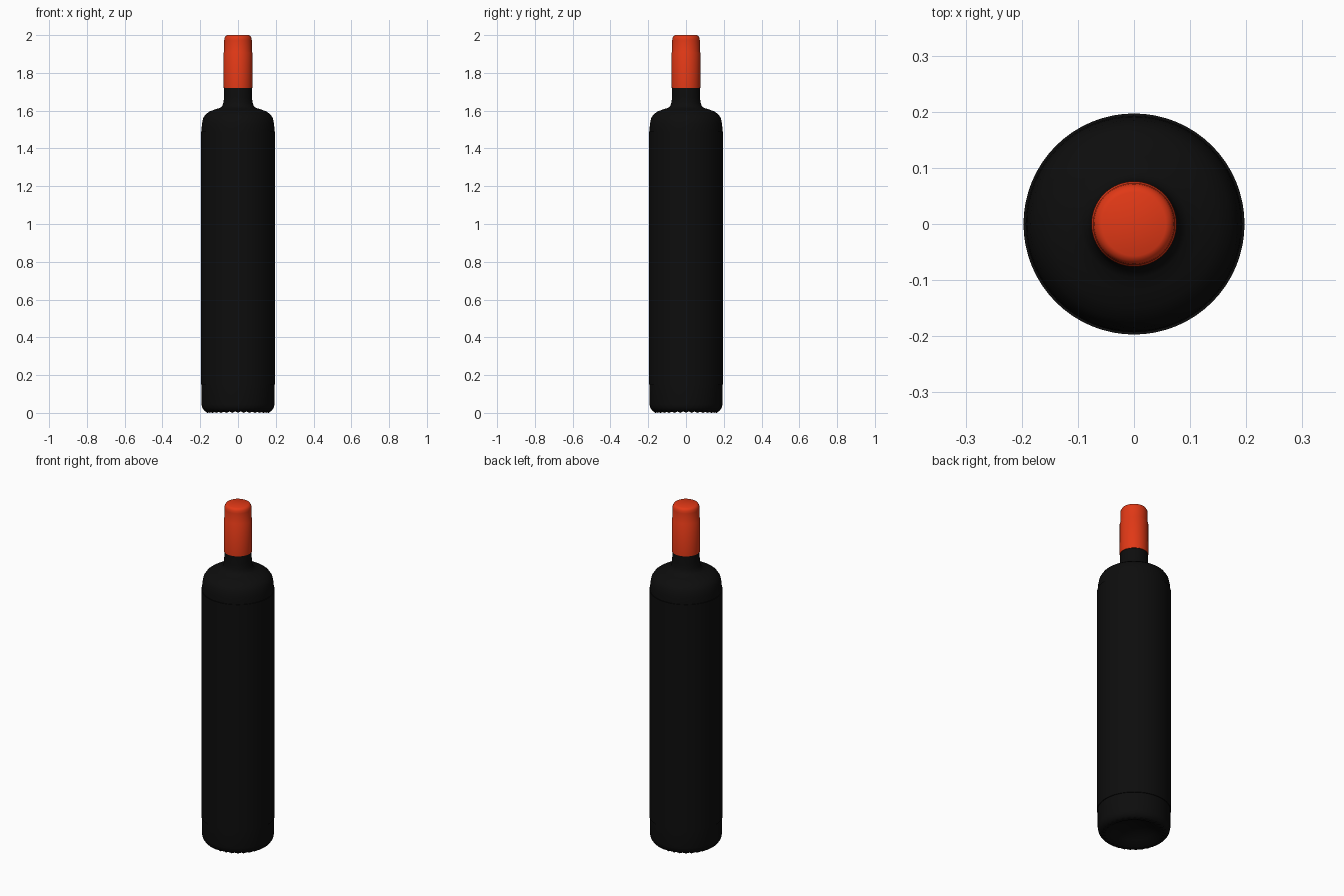
import bpy, bmesh, math

if "Cube" in bpy.data.objects:
    bpy.data.objects.remove(bpy.data.objects["Cube"])

SEG = 64


def material(name, color):
    m = bpy.data.materials.new(name)
    m.diffuse_color = color
    m.use_nodes = True
    m.node_tree.nodes["Principled BSDF"].inputs["Base Color"].default_value = m.diffuse_color
    return m


def lathe(name, profile, mat, notch=None):
    """Revolve (radius, z) points; notch = (ring index, lift) raises alternate pairs."""
    bm = bmesh.new()
    rings = []
    for i, (r, z) in enumerate(profile):
        if r == 0:
            rings.append([bm.verts.new((0, 0, z))] * SEG)
            continue
        ring = []
        for k in range(SEG):
            a = 2 * math.pi * k / SEG
            lift = notch[1] if notch and i == notch[0] and k % 2 else 0
            ring.append(bm.verts.new((r * math.cos(a), r * math.sin(a), z + lift)))
        rings.append(ring)
    for a, b in zip(rings, rings[1:]):
        for k in range(SEG):
            n = (k + 1) % SEG
            quad = list(dict.fromkeys((a[k], a[n], b[n], b[k])))
            bm.faces.new(quad)
    bmesh.ops.recalc_face_normals(bm, faces=bm.faces[:])
    mesh = bpy.data.meshes.new(name)
    bm.to_mesh(mesh)
    bm.free()
    mesh.materials.append(mat)
    ob = bpy.data.objects.new(name, mesh)
    bpy.context.collection.objects.link(ob)
    bpy.ops.object.select_all(action='DESELECT')
    ob.select_set(True)
    bpy.context.view_layer.objects.active = ob
    bpy.ops.object.shade_smooth_by_angle(angle=math.radians(40))
    return ob


black = material("black_glass", (0.004, 0.004, 0.004, 1))
red = material("red_foil", (0.75, 0.04, 0.008, 1))

# Glass: punt, notched foot ring, straight body, shoulder and neck
lathe("bottle_glass", [
    (0, 0.06), (0.06, 0.053), (0.11, 0.03), (0.145, 0.008), (0.163, 0.0),
    (0.178, 0.012), (0.189, 0.027), (0.193, 0.045), (0.193, 0.15),
    (0.193, 1.50), (0.191, 1.53), (0.185, 1.56), (0.172, 1.58),
    (0.15, 1.596), (0.12, 1.607), (0.095, 1.615), (0.083, 1.625),
    (0.077, 1.643), (0.074, 1.67), (0.073, 1.73), (0.071, 1.97), (0, 1.97),
], black, notch=(4, 0.012))

# Wrapped label sleeve, standing slightly proud of the body
lathe("label_sleeve", [
    (0.192, 0.15), (0.197, 0.15), (0.197, 1.49), (0.192, 1.49),
], black)

# Foil capsule with a rounded top
lathe("foil_capsule", [
    (0.072, 1.72), (0.076, 1.72), (0.076, 1.908), (0.073, 1.914),
    (0.073, 1.972), (0.071, 1.986), (0.066, 1.995), (0.057, 2.0), (0, 2.0),
], red)
